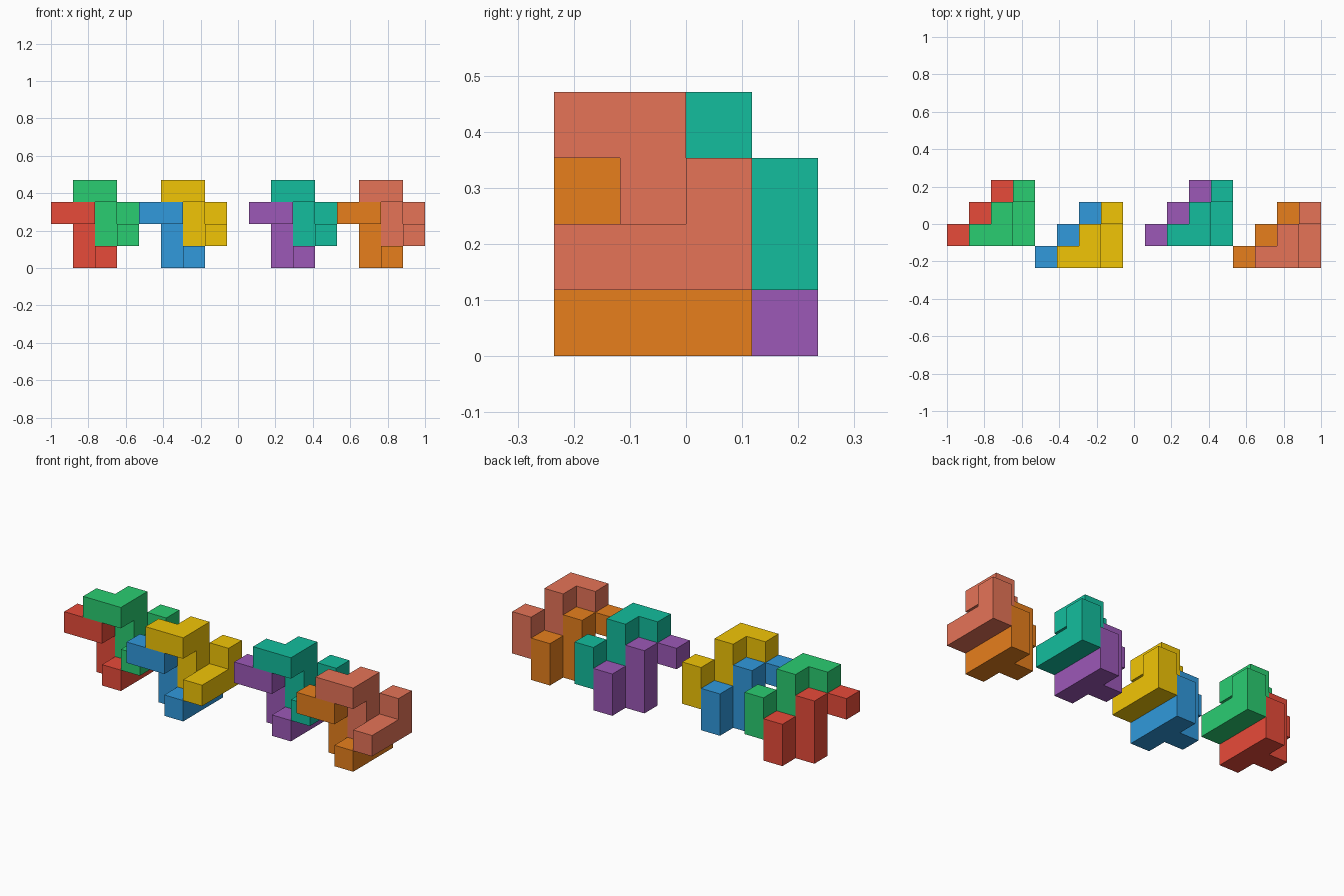
import bpy, bmesh
from mathutils import Vector

if "Cube" in bpy.data.objects:
    bpy.data.objects.remove(bpy.data.objects["Cube"])

U = 2 / 17  # cube size: the row is 17 cubes long

# One nine-cube piece: upright column, hooked top arm, hooked foot bar
CELLS = [(1, 1, 0), (1, 1, 1), (1, 1, 2), (1, 0, 2), (0, 0, 2),
         (2, 0, 0), (2, 1, 0), (2, 2, 0), (2, 2, 1)]


def make_piece(name, offset, rgb):
    bm = bmesh.new()
    filled = set(CELLS)
    for cell in CELLS:
        for axis in range(3):
            for side in (0, 1):
                n = list(cell)
                n[axis] += 1 if side else -1
                if tuple(n) in filled:
                    continue
                # Outer face of this cube, wound outwards
                a, b = (axis + 1) % 3, (axis + 2) % 3
                corners = [(0, 0), (1, 0), (1, 1), (0, 1)]
                verts = []
                for i, j in (corners if side else corners[::-1]):
                    p = Vector(cell)
                    p[axis] += side
                    p[a] += i
                    p[b] += j
                    verts.append(bm.verts.new((p + Vector(offset)) * U))
                bm.faces.new(verts)
    bmesh.ops.remove_doubles(bm, verts=bm.verts, dist=1e-4)
    bmesh.ops.dissolve_limit(bm, angle_limit=0.01, verts=bm.verts, edges=bm.edges)
    mesh = bpy.data.meshes.new(name)
    bm.to_mesh(mesh)
    bm.free()
    mat = bpy.data.materials.new(name + "_colour")
    mat.diffuse_color = (*[(c / 255) ** 2.2 for c in rgb], 1)
    mat.use_nodes = True
    mat.node_tree.nodes["Principled BSDF"].inputs["Base Color"].default_value = mat.diffuse_color
    mesh.materials.append(mat)
    bpy.context.collection.objects.link(bpy.data.objects.new(name, mesh))


# Four interlocked pairs: (x, y) start in cubes, then lower and upper piece
PAIRS = [
    (-8.5, -1, ("red", (231, 76, 60)), ("green", (46, 204, 113))),
    (-4.5, -2, ("blue", (52, 152, 219)), ("yellow", (241, 196, 15))),
    (0.5, -1, ("purple", (155, 89, 182)), ("teal", (26, 188, 156))),
    (4.5, -2, ("orange", (230, 126, 34)), ("salmon", (229, 115, 88))),
]
for x, y, lower, upper in PAIRS:
    make_piece(lower[0] + "_lower_piece", (x, y, 0), lower[1])
    make_piece(upper[0] + "_upper_piece", (x + 1, y, 1), upper[1])
